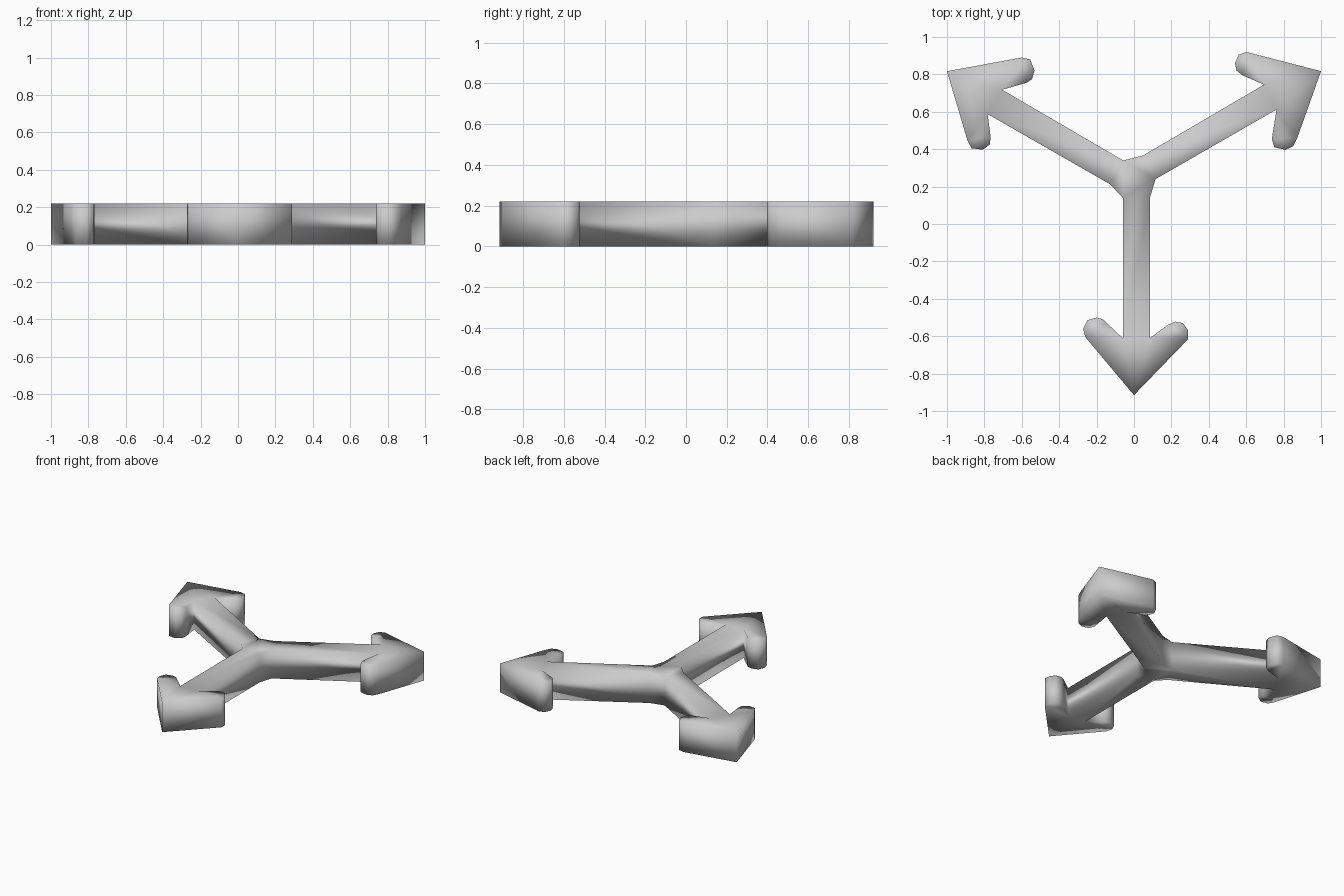
import bpy, bmesh

HEIGHT = 0.22

# Outline of each arm, counter-clockwise, from one crotch to the next
down_arm = [
    (-0.06, 0.14), (-0.06, -0.61), (-0.145, -0.53), (-0.165, -0.51), (-0.20, -0.50),
    (-0.25, -0.515), (-0.272, -0.56), (-0.26, -0.605), (0.0, -0.915),
    (0.29, -0.615), (0.29, -0.57), (0.262, -0.53), (0.22, -0.522), (0.18, -0.54),
    (0.085, -0.61), (0.085, 0.14)]
right_arm = [
    (0.115, 0.24), (0.762, 0.612), (0.737, 0.455), (0.75, 0.41), (0.81, 0.397),
    (0.85, 0.415), (0.873, 0.46), (1.0, 0.817), (0.60, 0.92), (0.56, 0.905),
    (0.54, 0.86), (0.548, 0.82), (0.58, 0.795), (0.695, 0.745), (0.05, 0.367)]
left_arm = [
    (-0.058, 0.34), (-0.705, 0.718), (-0.575, 0.755), (-0.545, 0.775), (-0.532, 0.82),
    (-0.555, 0.88), (-0.60, 0.89), (-1.0, 0.817), (-0.89, 0.445), (-0.868, 0.405),
    (-0.81, 0.397), (-0.77, 0.425), (-0.767, 0.47), (-0.783, 0.588), (-0.127, 0.212)]

# Extrude the three-arrow outline into a solid plate
bm = bmesh.new()
face = bm.faces.new([bm.verts.new((x, y, 0)) for x, y in down_arm + right_arm + left_arm])
ext = bmesh.ops.extrude_face_region(bm, geom=[face], use_keep_orig=True)
top = [v for v in ext["geom"] if isinstance(v, bmesh.types.BMVert)]
bmesh.ops.translate(bm, verts=top, vec=(0, 0, HEIGHT))
bmesh.ops.recalc_face_normals(bm, faces=bm.faces)
bmesh.ops.triangulate(bm, faces=bm.faces[:])

# The whole plate is smooth shaded, caps and walls alike
for f in bm.faces:
    f.smooth = True

mesh = bpy.data.meshes.new("three_way_arrow")
bm.to_mesh(mesh)
bm.free()
bpy.context.collection.objects.link(bpy.data.objects.new("three_way_arrow", mesh))
